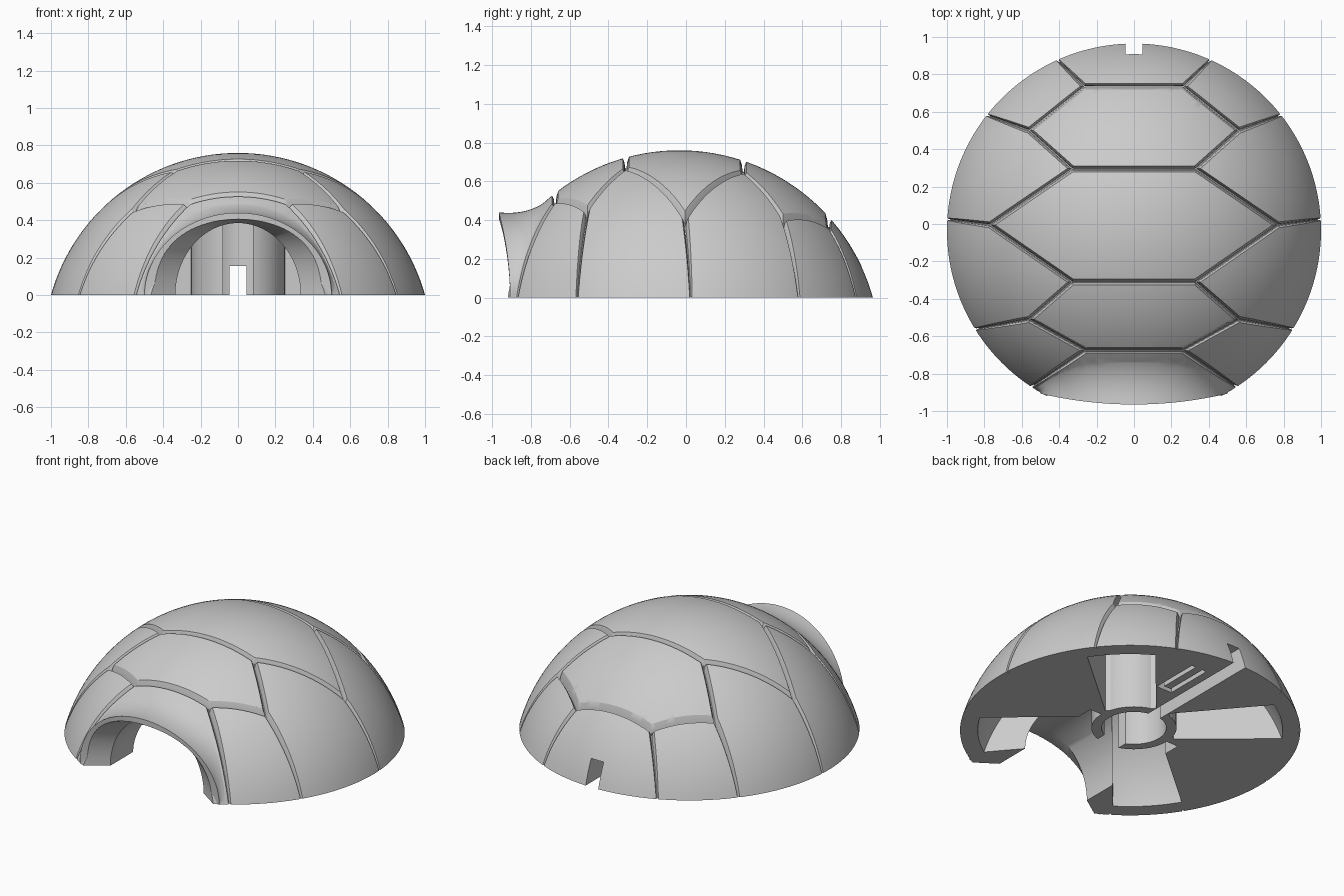
import bpy, bmesh
from math import sin, cos, pi, sqrt, radians
from mathutils import Vector, Matrix

cube = bpy.data.objects.get("Cube")
if cube:
    bpy.data.objects.remove(cube, do_unlink=True)

R, CY, CZ = 1.038, -0.035, -0.278      # dome sphere radius and centre


def sphere_z(x, y, dr=0.0):
    return sqrt(max((R + dr) ** 2 - x * x - (y - CY) ** 2, 0)) + CZ


def finish(bm, name):
    bmesh.ops.recalc_face_normals(bm, faces=bm.faces)
    me = bpy.data.meshes.new(name)
    bm.to_mesh(me)
    bm.free()
    ob = bpy.data.objects.new(name, me)
    bpy.context.collection.objects.link(ob)
    return ob


def loft(rings, name):
    """Closed solid through a list of equal-sized point loops."""
    bm = bmesh.new()
    rows = [[bm.verts.new(p) for p in ring] for ring in rings]
    n = len(rows[0])
    for a, b in zip(rows, rows[1:]):
        for i in range(n):
            j = (i + 1) % n
            bm.faces.new((a[i], a[j], b[j], b[i]))
    bm.faces.new(rows[0])
    bm.faces.new(rows[-1])
    return finish(bm, name)


def prism(outline, z0, z1, name):
    return loft([[(x, y, z) for x, y in outline] for z in (z0, z1)], name)


def box(x0, x1, y0, y1, z0, z1, name):
    return prism([(x0, y0), (x1, y0), (x1, y1), (x0, y1)], z0, z1, name)


def disc(r, n=64):
    return [(r * cos(2 * pi * i / n), r * sin(2 * pi * i / n)) for i in range(n)]


def ball(radius, floor, name):
    """Sphere with everything below the floor height cut away."""
    bm = bmesh.new()
    bmesh.ops.create_uvsphere(bm, u_segments=128, v_segments=72, radius=radius,
                              matrix=Matrix.Translation((0, CY, CZ)))
    cut = bmesh.ops.bisect_plane(bm, geom=bm.verts[:] + bm.edges[:] + bm.faces[:],
                                 plane_co=(0, 0, floor), plane_no=(0, 0, 1), clear_inner=True)
    rim = [e for e in cut["geom_cut"] if isinstance(e, bmesh.types.BMEdge)]
    bmesh.ops.contextual_create(bm, geom=rim)
    return finish(bm, name)


def combine(target, other, operation):
    mod = target.modifiers.new("cut", 'BOOLEAN')
    mod.operation, mod.solver, mod.object = operation, 'MANIFOLD', other
    bpy.context.view_layer.objects.active = target
    bpy.ops.object.modifier_apply(modifier=mod.name)
    bpy.data.objects.remove(other, do_unlink=True)


shell = ball(R, 0, "domed_shell")

# Flared hood over the front opening
rings = []
STEPS = 56
for k in range(STEPS + 1):
    a = pi * k / STEPS
    c, s = cos(a), sin(a)
    bx = 0.54 * c
    by = -0.70 - max(abs(bx) - 0.26, 0) * 0.63
    base = Vector((bx, by, max(sphere_z(bx, by, -0.004), 0) if 0 < k < STEPS else 0))
    rim = Vector((0.5 * c, -0.907 - 0.058 * s * s, 0.44 * s))
    mid = Vector((rim.x, base.y * 0.6 + rim.y * 0.4, rim.z * 0.96))
    ring = [base * (1 - t) ** 2 + mid * 2 * t * (1 - t) + rim * t * t
            for t in (i / 10 for i in range(11))]
    ring += [Vector((0.33 * c, rim.y, 0.3 * s)), Vector((0.33 * c, base.y + 0.02, 0.3 * s))]
    rings.append(ring)
combine(shell, loft(rings, "front_hood"), 'UNION')

# V-shaped grooves between the plates: straight in plan, sunk straight down, thinner near the base
SIDE = [(0.025, 0.03), (0.016, 0), (0.007, -0.024), (0.003, -0.056)]
PROFILE = SIDE + [(-w, drop) for w, drop in reversed(SIDE)]


def groove(p, q):
    p, q = Vector(p), Vector(q)
    d = (q - p).normalized()
    n = Vector((-d.y, d.x))
    p, q = p - d * 0.004, q + d * 0.004
    path = []
    for k in range(25):
        m = p.lerp(q, k / 24)
        thin = min(1, 0.4 + 1.5 * max(sphere_z(m.x, m.y), 0))
        loop = [(m + n * w * thin, drop) for w, drop in PROFILE]
        path.append([(v.x, v.y, sphere_z(v.x, v.y) + drop) for v, drop in loop])
    combine(shell, loft(path, "groove"), 'DIFFERENCE')


for y, x in ((0.735, 0.265), (0.295, 0.33), (-0.31, 0.33), (-0.675, 0.26)):
    groove((-x, y), (x, y))
HALF = [((0.265, 0.735), (0.44, 0.908)), ((0.265, 0.735), (0.56, 0.5)),
        ((0.56, 0.5), (0.84, 0.602)), ((0.56, 0.5), (0.33, 0.295)),
        ((0.33, 0.295), (0.77, -0.005)), ((0.77, -0.005), (1.03, 0.03)),
        ((0.77, -0.005), (0.33, -0.31)), ((0.33, -0.31), (0.56, -0.51)),
        ((0.56, -0.51), (0.88, -0.567)), ((0.56, -0.51), (0.26, -0.675)),
        ((0.26, -0.675), (0.58, -0.89))]
for p, q in HALF:
    for side in (1, -1):
        groove((side * p[0], p[1]), (side * q[0], q[1]))

# Front opening: a short funnel, then a straight bore
bore = [[(w * cos(2 * pi * i / 96), y, h * sin(2 * pi * i / 96)) for i in range(96)]
        for y, w, h in ((-1.1, 0.585, 0.411), (-1.0, 0.585, 0.411),
                        (-0.83, 0.335, 0.385), (0, 0.335, 0.385))]
combine(shell, loft(bore, "bore"), 'DIFFERENCE')

# Four diagonal hollows under the shell
for k in range(4):
    turn = Matrix.Rotation(pi / 4 + k * pi / 2, 2)
    wedge = [turn @ Vector(p) for p in ((0.22, -0.15), (0.98, -0.21), (0.98, 0.21), (0.22, 0.15))]
    hollow = ball(R - 0.1, -0.1, "hollow")
    combine(hollow, prism(wedge, -0.2, 0.9, "wedge"), 'INTERSECT')
    combine(shell, hollow, 'DIFFERENCE')

# Central socket tube with its hole, front slot and rear channel
combine(shell, prism(disc(0.25), 0, 0.7, "socket"), 'UNION')
combine(shell, prism(disc(0.19), -0.1, 0.45, "socket_hole"), 'DIFFERENCE')
combine(shell, box(-0.08, 0.08, -0.4, 0, -0.1, 0.4, "socket_slot"), 'DIFFERENCE')
combine(shell, box(-0.045, 0.045, 0, 1.2, -0.1, 0.155, "rear_channel"), 'DIFFERENCE')

# Small U-shaped slot beside the channel
for x0, x1, y0, y1 in ((0.1, 0.13, 0.46, 0.78), (0.18, 0.21, 0.46, 0.78), (0.12, 0.19, 0.46, 0.49)):
    combine(shell, box(x0, x1, y0, y1, -0.1, 0.06, "clip_slot"), 'DIFFERENCE')

# One plain grey colour
mat = bpy.data.materials.new("light_grey")
mat.use_nodes = True
grey = (0.6, 0.6, 0.6, 1)
mat.diffuse_color = grey
mat.node_tree.nodes["Principled BSDF"].inputs["Base Color"].default_value = grey
shell.data.materials.clear()
shell.data.materials.append(mat)
for f in shell.data.polygons:
    f.material_index = 0

bpy.ops.object.select_all(action='DESELECT')
shell.select_set(True)
bpy.context.view_layer.objects.active = shell
bpy.ops.object.shade_smooth_by_angle(angle=radians(28))
